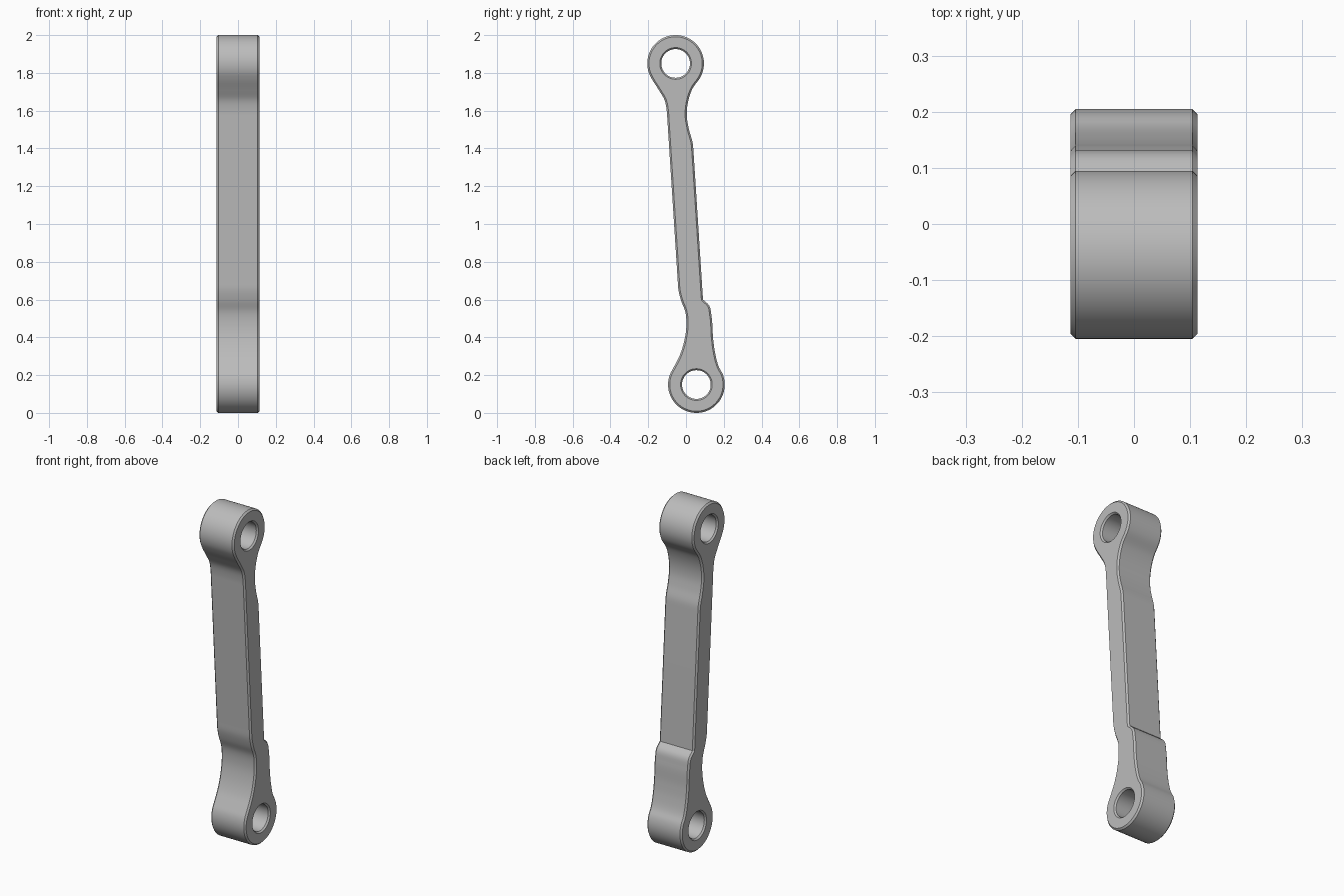
import bpy, bmesh
from math import sin, cos, radians, tau
from mathutils import Vector

cube = bpy.data.objects.get("Cube")
if cube:
    bpy.data.objects.remove(cube, do_unlink=True)

HALF, CHAMFER = 0.113, 0.009
EYE_R, HOLE_R = 0.15, 0.076
TOP, BOTTOM = Vector((-0.055, 1.85)), Vector((0.055, 0.15))


def arc(centre, radius, start, end, count):
    angles = [radians(start + (end - start) * i / count) for i in range(count + 1)]
    return [centre + radius * Vector((cos(a), sin(a))) for a in angles]


def smooth_loop(pts, creases, spacing=0.013):
    """Closed curve through the points, with corners only at the creases."""
    n, out = len(pts), []

    def tangent(i, chord):
        if i in creases:
            return chord.normalized()
        a, b = pts[i] - pts[i - 1], pts[(i + 1) % n] - pts[i]
        return (a / a.length_squared + b / b.length_squared).normalized()

    for i in range(n):
        p, q = pts[i], pts[(i + 1) % n]
        chord = q - p
        t0 = tangent(i, chord) * chord.length
        t1 = tangent((i + 1) % n, chord) * chord.length
        steps = 1 if chord.length > 0.3 else max(1, round(chord.length / spacing))
        for k in range(steps):
            s = k / steps
            out.append(p * (2*s**3 - 3*s**2 + 1) + t0 * (s**3 - 2*s**2 + s)
                       + q * (3*s**2 - 2*s**3) + t1 * (s**3 - s**2))
    return out


def inset(pts, amount):
    """Shift a counter-clockwise loop inwards."""
    res = []
    for i, p in enumerate(pts):
        d = (pts[(i + 1) % len(pts)] - pts[i - 1]).normalized()
        res.append(p + amount * Vector((-d.y, d.x)))
    return res


def wall(bm, loop, amount):
    """Chamfered wall across the width; returns the rim edges of both sides."""
    rim = inset(loop, amount)
    rings = [[bm.verts.new((x, p.x, p.y)) for p in pts] for x, pts in (
        (-HALF, rim), (CHAMFER - HALF, loop), (HALF - CHAMFER, loop), (HALF, rim))]
    n = len(loop)
    for a, b in zip(rings, rings[1:]):
        for i in range(n):
            j = (i + 1) % n
            bm.faces.new((a[i], a[j], b[j], b[i]))
    return [[bm.edges.get((r[i - 1], r[i])) for i in range(n)]
            for r in (rings[0], rings[3])]


# Side profile, (y, z), counter-clockwise from the upper eye
front_side = [(-.143, 1.708), (-.113, 1.655), (-.102, 1.60), (-.0985, 1.55),
              (-.0445, .71), (-.040, .65), (-.026, .595), (-.004, .537),
              (.002, .465), (-.010, .378), (-.036, .298)]
back_side = [(.154, .318), (.144, .389), (.135, .512), (.123, .568), (.090, .60),
             (.0865, .655), (.040, 1.38), (.036, 1.425), (.016, 1.5),
             (.005, 1.563), (.008, 1.632), (.032, 1.712)]
points = arc(TOP, EYE_R, -24, 212, 18)
points += [Vector(p) for p in front_side]
points += arc(BOTTOM, EYE_R, 146, 396, 18)
crease = len(points) + 4
points += [Vector(p) for p in back_side]

# Link body: outer wall, two bored eyes, flat sides
bm = bmesh.new()
rims = [wall(bm, smooth_loop(points, {crease}), CHAMFER)]
for centre in (TOP, BOTTOM):
    rims.append(wall(bm, arc(centre, HOLE_R, 0, 352.5, 47), -0.008))
for side, direction in ((0, -1), (1, 1)):
    edges = [e for r in rims for e in r[side]]
    bmesh.ops.triangle_fill(bm, edges=edges, use_beauty=True, normal=(direction, 0, 0))
bmesh.ops.recalc_face_normals(bm, faces=bm.faces)
mesh = bpy.data.meshes.new("link_arm")
bm.to_mesh(mesh)
bm.free()
link = bpy.data.objects.new("link_arm", mesh)
bpy.context.collection.objects.link(link)

# Plain grey metal
grey = bpy.data.materials.new("grey_metal")
grey.use_nodes = True
colour = (0.5, 0.5, 0.5, 1)
grey.diffuse_color = colour
grey.node_tree.nodes["Principled BSDF"].inputs["Base Color"].default_value = colour
mesh.materials.append(grey)

bpy.context.view_layer.objects.active = link
link.select_set(True)
bpy.ops.object.shade_smooth_by_angle(angle=radians(30))
